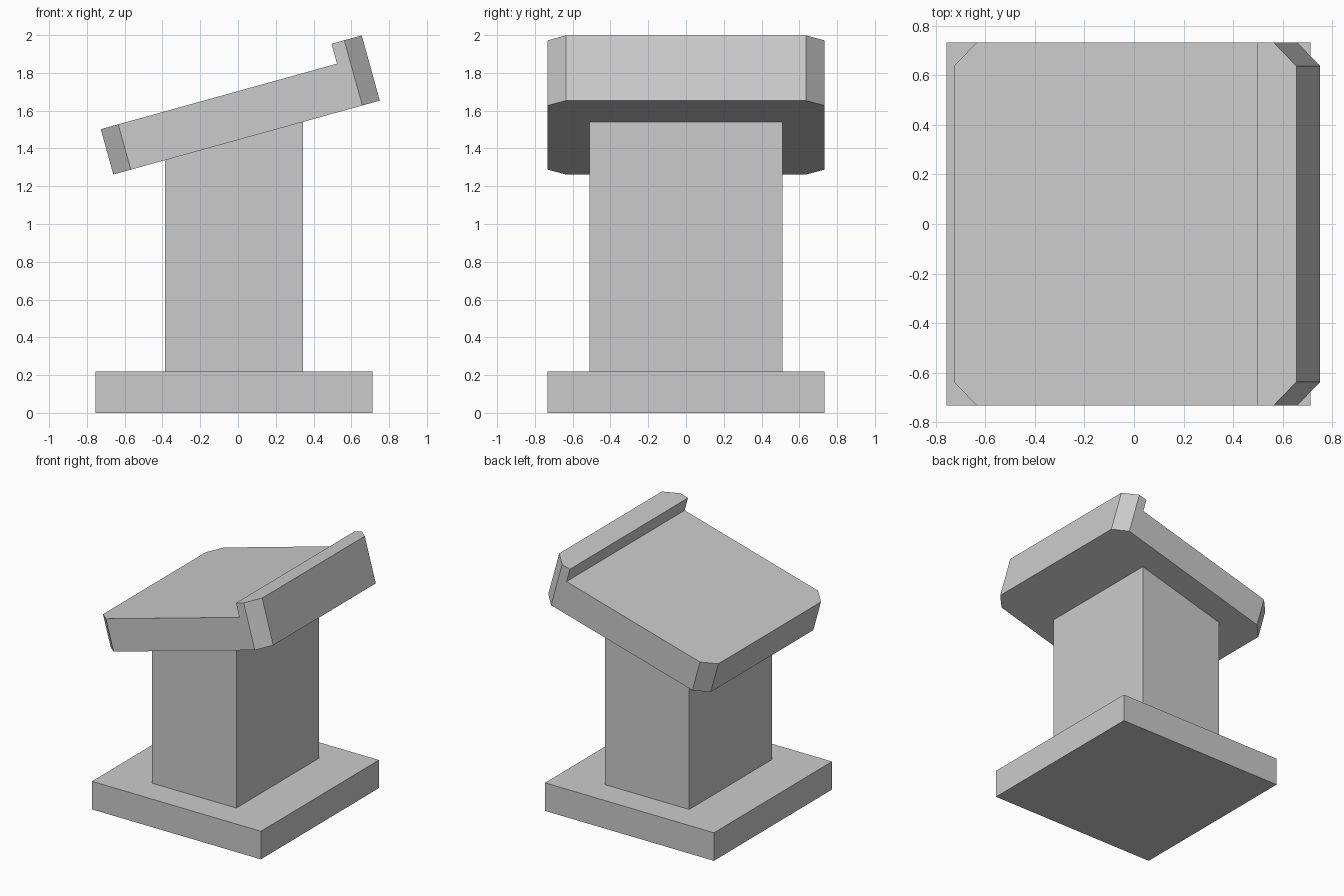
import bpy
import bmesh
from math import radians, cos, sin, tan
from mathutils import Matrix

cube = bpy.data.objects.get("Cube")
if cube:
    bpy.data.objects.remove(cube, do_unlink=True)

grey = bpy.data.materials.new("plain_grey")
grey.use_nodes = True
colour = (0.6, 0.6, 0.6, 1)
grey.diffuse_color = colour
grey.node_tree.nodes["Principled BSDF"].inputs["Base Color"].default_value = colour


def extrude_profile(name, profile, half_depth, chamfer_at=(), chamfer=0.0):
    """Extrude an x-z outline along y, chamfering upright corners at given x."""
    bm = bmesh.new()
    face = bm.faces.new([bm.verts.new((x, -half_depth, z)) for x, z in profile])
    ext = bmesh.ops.extrude_face_region(bm, geom=[face])
    moved = [v for v in ext["geom"] if isinstance(v, bmesh.types.BMVert)]
    bmesh.ops.translate(bm, verts=moved, vec=(0, 2 * half_depth, 0))
    bmesh.ops.recalc_face_normals(bm, faces=bm.faces)
    corners = [e for e in bm.edges
               if any(all(abs(v.co.x - x) < 1e-4 for v in e.verts) for x in chamfer_at)
               and abs(e.verts[0].co.z - e.verts[1].co.z) > 0.01]
    if corners:
        bmesh.ops.bevel(bm, geom=corners, offset=chamfer, segments=1, affect='EDGES')
    mesh = bpy.data.meshes.new(name)
    bm.to_mesh(mesh)
    bm.free()
    mesh.materials.append(grey)
    obj = bpy.data.objects.new(name, mesh)
    bpy.context.collection.objects.link(obj)
    return obj


tilt = radians(15.5)
low_x, low_z = -0.66, 1.262      # lowest corner of the tilted top


def underside(x):
    return low_z + (x - low_x) * tan(tilt)


# Square foot plate
left, right, foot = -0.755, 0.711, 0.22
extrude_profile("base_plate", [(left, 0), (right, 0), (right, foot), (left, foot)], 0.732)

# Column with a slanted head that meets the tilted top
left, right = -0.386, 0.344
extrude_profile("column", [(left, foot), (right, foot),
                           (right, underside(right)), (left, underside(left))], 0.512)

# Tilted top with a raised lip and chamfered corners
length, thick, lip_w, lip_h = 1.464, 0.249, 0.166, 0.358
top = extrude_profile("tilted_top", [
    (0, 0), (length, 0), (length, lip_h), (length - lip_w, lip_h),
    (length - lip_w, thick), (0, thick)], 0.732, (0, length), 0.096)
top.data.transform(Matrix.Translation((low_x, 0, low_z)) @ Matrix.Rotation(-tilt, 4, 'Y'))
